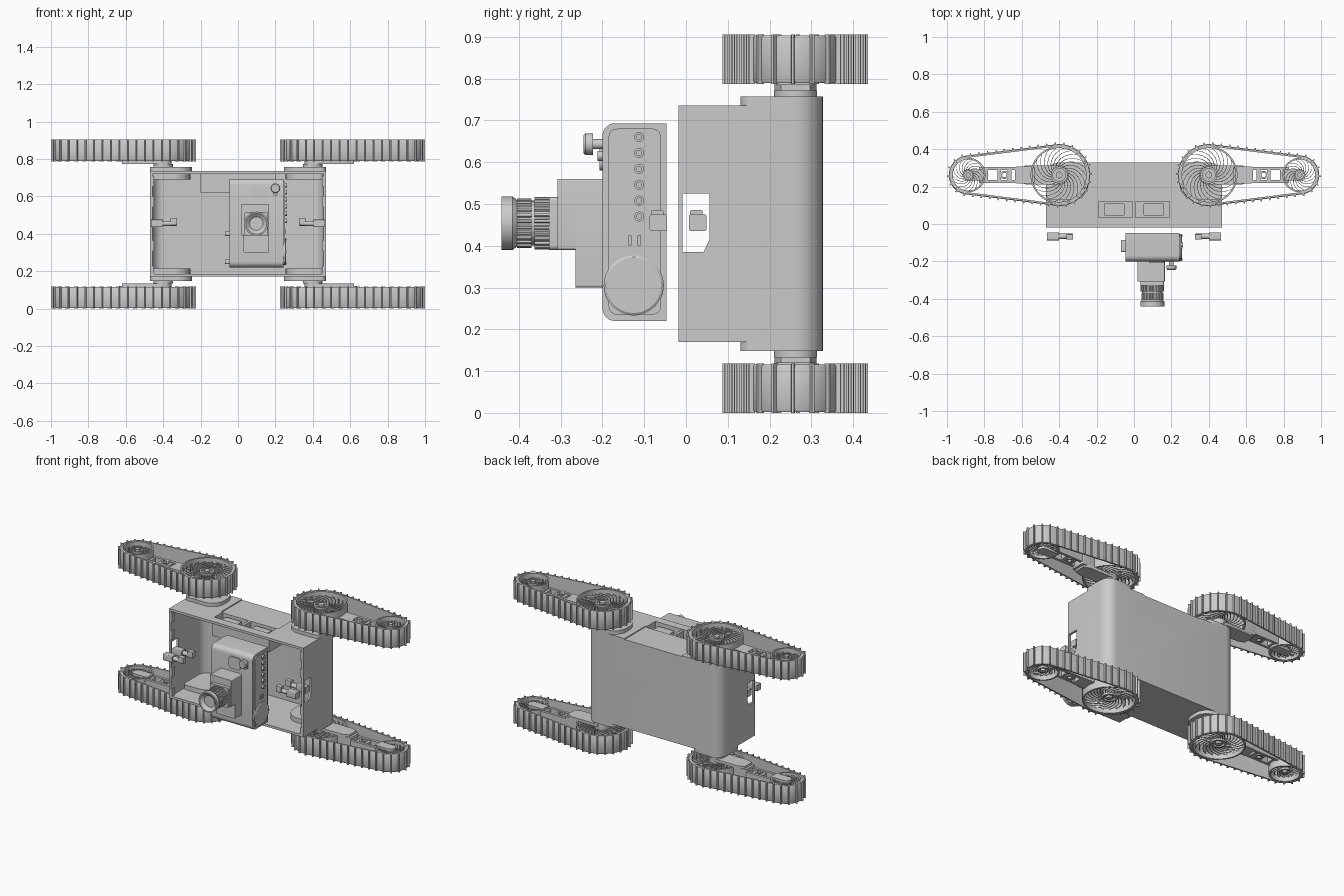
import bpy, bmesh, math
from math import sin, cos, pi, tau
from mathutils import Vector

if "Cube" in bpy.data.objects:
    bpy.data.objects.remove(bpy.data.objects["Cube"])

MID = 0.4525                      # height of the horizontal symmetry plane
pivot = bpy.data.objects.new("mirror_pivot", None)
pivot.location = (0, 0, MID)
bpy.context.collection.objects.link(pivot)
pivot.hide_render = True

def place(a, b, h, axis):
    return {'z': (a, b, h), 'x': (h, a, b), 'y': (a, h, b)}[axis]

def finish(bm, name, mirror=""):
    bmesh.ops.recalc_face_normals(bm, faces=bm.faces)
    me = bpy.data.meshes.new(name)
    bm.to_mesh(me)
    bm.free()
    ob = bpy.data.objects.new(name, me)
    bpy.context.collection.objects.link(ob)
    if mirror:
        m = ob.modifiers.new("mirror", 'MIRROR')
        m.use_axis = ('x' in mirror, False, 'z' in mirror)
        m.mirror_object = pivot
        m.use_mirror_merge = False
    return ob

def add_prism(bm, pts, lo, hi, axis):
    a = [bm.verts.new(place(p[0], p[1], lo, axis)) for p in pts]
    b = [bm.verts.new(place(p[0], p[1], hi, axis)) for p in pts]
    n = len(pts)
    bm.faces.new(a)
    bm.faces.new(b)
    for i in range(n):
        bm.faces.new((a[i], a[(i+1) % n], b[(i+1) % n], b[i]))

def prism(name, pts, lo, hi, axis='z', mirror=""):
    bm = bmesh.new()
    add_prism(bm, pts, lo, hi, axis)
    return finish(bm, name, mirror)

def rrect(x0, x1, y0, y1, r=0.0, n=6):
    """Rounded rectangle; r may be four radii from lower left, counter-clockwise."""
    rs = r if isinstance(r, tuple) else (r,) * 4
    pts = []
    for k, (cx, cy, sx, sy) in enumerate(((x0, y0, 1, 1), (x1, y0, -1, 1), (x1, y1, -1, -1), (x0, y1, 1, -1))):
        q = rs[k]
        if q == 0:
            pts.append((cx, cy))
            continue
        for i in range(n + 1):
            t = pi + k * pi / 2 + i / n * pi / 2
            pts.append((cx + sx * q + q * cos(t), cy + sy * q + q * sin(t)))
    return pts

def lathe(name, prof, c, axis='z', n=32, mirror="", closed=False):
    """Spin (radius, height) points about an axis through c; ends capped unless closed."""
    bm = bmesh.new()
    rings = [[bm.verts.new(place(c[0] + r*cos(i*tau/n), c[1] + r*sin(i*tau/n), h, axis)) for i in range(n)]
             for r, h in prof]
    pairs = list(zip(rings, rings[1:]))
    if closed:
        pairs.append((rings[-1], rings[0]))
    else:
        bm.faces.new(rings[0])
        bm.faces.new(rings[-1])
    for a, b in pairs:
        for i in range(n):
            bm.faces.new((a[i], a[(i+1) % n], b[(i+1) % n], b[i]))
    return finish(bm, name, mirror)

def disc(name, c, r, lo, hi, axis='z', n=32, mirror=""):
    return lathe(name, [(r, lo), (r, hi)], c, axis, n, mirror)

def tube(name, c, r0, r1, lo, hi, axis='z', n=32, mirror=""):
    return lathe(name, [(r0, lo), (r1, lo), (r1, hi), (r0, hi)], c, axis, n, mirror, True)

def cut(ob, *cutters):
    for c in cutters:
        m = ob.modifiers.new("cut", 'BOOLEAN')
        m.operation, m.object, m.solver = 'DIFFERENCE', c, 'EXACT'
        c.hide_render = True

# hollow chassis, open at the front, with side windows and a top bay
body = prism("chassis", rrect(-.47, .47, -.018, .328, (0, 0, .07, .07), 8), .17, .735)
cavity = prism("cavity_cutter", rrect(-.456, .456, -.1, .314, (0, 0, .06, .06), 8), .185, .72)
window = prism("window_cutter", [(-.008, .385), (.042, .385), (.056, .415), (.056, .525), (-.008, .525)], -1, 1, 'x')
bay = prism("bay_cutter", rrect(-.19, .19, .035, .12), .665, .8)
plate = prism("plate_cutter", rrect(-.2, .2, .12, .34), .729, .8)
cut(body, cavity, window, bay, plate)
bay_box = prism("bay_housing", rrect(-.2, .2, .025, .32), .62, .728)
cut(bay_box, bay)
bpy.context.view_layer.update()
for ob in (body, bay_box):
    bpy.ops.object.select_all(action='DESELECT')
    ob.select_set(True)
    bpy.context.view_layer.objects.active = ob
    bpy.ops.object.convert(target='MESH')
for c in (cavity, window, bay, plate):
    bpy.data.objects.remove(c)
for x in (.09,):
    prism("bay_socket", rrect(x - .04, x + .07, .045, .11, .008), .66, .715, mirror="x")
prism("bay_divider", rrect(-.008, .008, .035, .12), .66, .73)

# corner bosses outside and drive housings inside
boss = rrect(.245, .47, .13, .328, (.08, .03, .07, .08), 8)
prism("corner_boss", boss, .73, .757, mirror="xz")
prism("drive_housing", rrect(.255, .46, .1, .32, (.09, .03, .06, .09), 8), .69, .73, mirror="xz")

# edge tabs along the open side walls
for z in (.2, .335, .57, .68):
    prism("edge_tab", rrect(-.018, .012, z - .028, z + .028), .448, .462, 'x', "x")

# side latches, one set inside the window and one in front
for y in (-.066, .028):
    prism("latch_block", rrect(y - .021, y + .021, .435, .475, .005), .40, .465, 'x', "x")
    disc("latch_pin", (y, .455), .014, .33, .40, 'x', 16, "x")
    prism("latch_lever", rrect(y - .018, y + .012, .445, .485, .004), .325, .36, 'x', "x")

# tracks: belt loop around a large and a small wheel
Y, C1, C2, R1, R2 = .262, .40, .886, .165, .104
Z0, Z1 = .787, .905
PHI = math.acos((R1 - R2) / (C2 - C1))

def loop(off):
    big = [PHI + (tau - 2*PHI) * i / 40 for i in range(41)]
    small = [-PHI + 2*PHI * i / 24 for i in range(25)]
    return ([Vector((C1 + (R1+off)*cos(t), Y + (R1+off)*sin(t))) for t in big] +
            [Vector((C2 + (R2+off)*cos(t), Y + (R2+off)*sin(t))) for t in small])

bm = bmesh.new()
prof = [(-.012, Z0 + .002), (-.003, Z0 + .002), (0, Z0 + .008), (0, Z1 - .008), (-.003, Z1 - .002), (-.012, Z1 - .002)]
rows = [[bm.verts.new((p.x, p.y, z)) for p in loop(o)] for o, z in prof]
for a, b in zip(rows, rows[1:] + rows[:1]):
    for i in range(len(a)):
        j = (i + 1) % len(a)
        bm.faces.new((a[i], a[j], b[j], b[i]))
finish(bm, "track_belt", "xz")

# evenly spaced tread bars walked along the belt
bm = bmesh.new()
path = loop(0)
path.append(path[0])
total = sum((b - a).length for a, b in zip(path, path[1:]))
count = 40
step, dist, k = total / count, 0.0, 0
for a, b in zip(path, path[1:]):
    seg = (b - a).length
    while k < count and k * step < dist + seg:
        p = a.lerp(b, (k * step - dist) / seg)
        t = (b - a).normalized()
        nrm = Vector((t.y, -t.x))
        add_prism(bm, [p - t*.005 - nrm*.004, p + t*.005 - nrm*.004, p + t*.003 + nrm*.01, p - t*.003 + nrm*.01],
                  Z0, Z1, 'z')
        k += 1
    dist += seg
finish(bm, "tread_bars", "xz")

def wheel(name, cx, r, hub, n, sweep):
    """Open wheel with swirling flexible spokes."""
    tube(name + "_rim", (cx, Y), r - .009, r, Z0 + .004, Z1 - .004, n=48, mirror="xz")
    tube(name + "_hub_ring", (cx, Y), hub * .75, hub, Z0 + .02, Z1 - .018, mirror="xz")
    lathe(name + "_hub", [(hub*.8, Z0 + .02), (hub*.8, Z1 - .03), (hub*.4, Z1 - .03), (hub*.4, Z1 - .015)],
          (cx, Y), mirror="xz")
    bm = bmesh.new()
    for s in range(n):
        left, right = [], []
        for i in range(8):
            f = i / 7
            rad = hub * .95 + (r - .005 - hub * .95) * f
            t = s * tau / n + sweep * f
            w = .0022 / rad
            left.append((cx + rad*cos(t - w), Y + rad*sin(t - w)))
            right.append((cx + rad*cos(t + w), Y + rad*sin(t + w)))
        add_prism(bm, left + right[::-1], Z0 + .018, Z1 - .028, 'z')
    finish(bm, name + "_spokes", "xz")

wheel("large_wheel", C1, R1 - .012, .045, 22, 1.2)
wheel("small_wheel", C2, R2 - .012, .03, 16, 1.2)

# axle and flipper arm linking both wheels
lathe("axle", [(.052, .75), (.052, .772), (.045, .772), (.045, .81)], (C1, Y), mirror="xz")
arm = [(C1, Y-.05), (.58, Y-.05), (.62, Y-.035)]
arm = arm + [(x, 2*Y - y) for x, y in reversed(arm)]
prism("arm_bracket", arm, .772, .79, mirror="xz")
prism("arm_root", rrect(.53, .635, Y - .045, Y + .045, .01), .785, .86, mirror="xz")
for dy in (-.034, .034):
    prism("arm_rail", rrect(.62, .83, Y + dy - .008, Y + dy + .008), .80, .86, mirror="xz")
for x in (.665, .72, .79):
    prism("arm_cross_bar", rrect(x - .01, x + .01, Y - .034, Y + .034), .805, .855, mirror="xz")
tube("arm_ring", (.693, Y), .012, .022, .80, .862, mirror="xz")
disc("small_axle", (C2, Y), .014, Z0 + .005, Z1 - .01, mirror="xz")
prism("arm_tip", rrect(.80, C2 + .03, Y - .03, Y + .03, (0, .028, .028, 0)), .79, .805, mirror="xz")

# sensor unit in front of the chassis
prism("sensor_case", rrect(-.2, -.047, .22, .693, (.03, 0, 0, .03)), -.045, .243, 'x')
prism("case_side_lid", rrect(-.185, -.06, .235, .68, .02), .24, .25, 'x')
lathe("side_cover", [(.072, .24), (.072, .253), (.066, .257)], (-.125, .305), 'x', 40)
for a in range(4):
    t = a * pi / 2
    disc("cover_screw", (-.125 + .064*cos(t), .305 + .064*sin(t)), .005, .25, .26, 'x', 10)
for z in (.47, .508, .546, .584, .622, .66):
    tube("side_connector", (-.112, z), .006, .012, .245, .262, 'x', 16)
for y in (-.135, -.112):
    prism("side_port", rrect(y - .004, y + .004, .40, .425), .248, .255, 'x')
for z in (.25, .4):
    prism("left_bump", rrect(-.15, -.085, z - .012, z + .012, .008), -.07, -.04, 'x')
prism("front_pad", rrect(.08, .16, .58, .655, .018), -.207, -.195, 'y')
lathe("knob", [(.012, -.195), (.012, -.222), (.026, -.222), (.026, -.24), (.022, -.245)], (.2, .643), 'y', 20)
disc("knob_stem", (.2, .615), .012, -.212, -.19, 'y', 16)

# camera body and lens
prism("camera_mount", rrect(.03, .165, .30, .56, .006), -.265, -.195, 'y')
prism("camera_body", rrect(.018, .165, .39, .56, .006), -.307, -.2, 'y')
prism("camera_nose", rrect(.035, .16, .39, .517, .01), -.328, -.3, 'y')
LC = (.098, .454)
def gear(r0, r1, n):
    return [(LC[0] + r*cos((k + d) * tau / n), LC[1] + r*sin((k + d) * tau / n))
            for k in range(n) for d, r in ((0, r0), (.15, r1), (.5, r1), (.65, r0))]
prism("focus_ring", gear(.057, .063, 24), -.362, -.325, 'y')
disc("lens_barrel", LC, .054, -.425, -.33, 'y')
prism("zoom_ring", gear(.054, .059, 24), -.405, -.37, 'y')
lathe("lens_hood", [(.056, -.405), (.064, -.415), (.064, -.442), (.056, -.442), (.03, -.42), (.03, -.405)],
      LC, 'y', 32, closed=True)

# smooth round faces, keep hard edges crisp
bpy.ops.object.select_all(action='DESELECT')
for ob in bpy.data.objects:
    if ob.type == 'MESH':
        ob.select_set(True)
        bpy.context.view_layer.objects.active = ob
bpy.ops.object.shade_smooth_by_angle(angle=math.radians(30))
